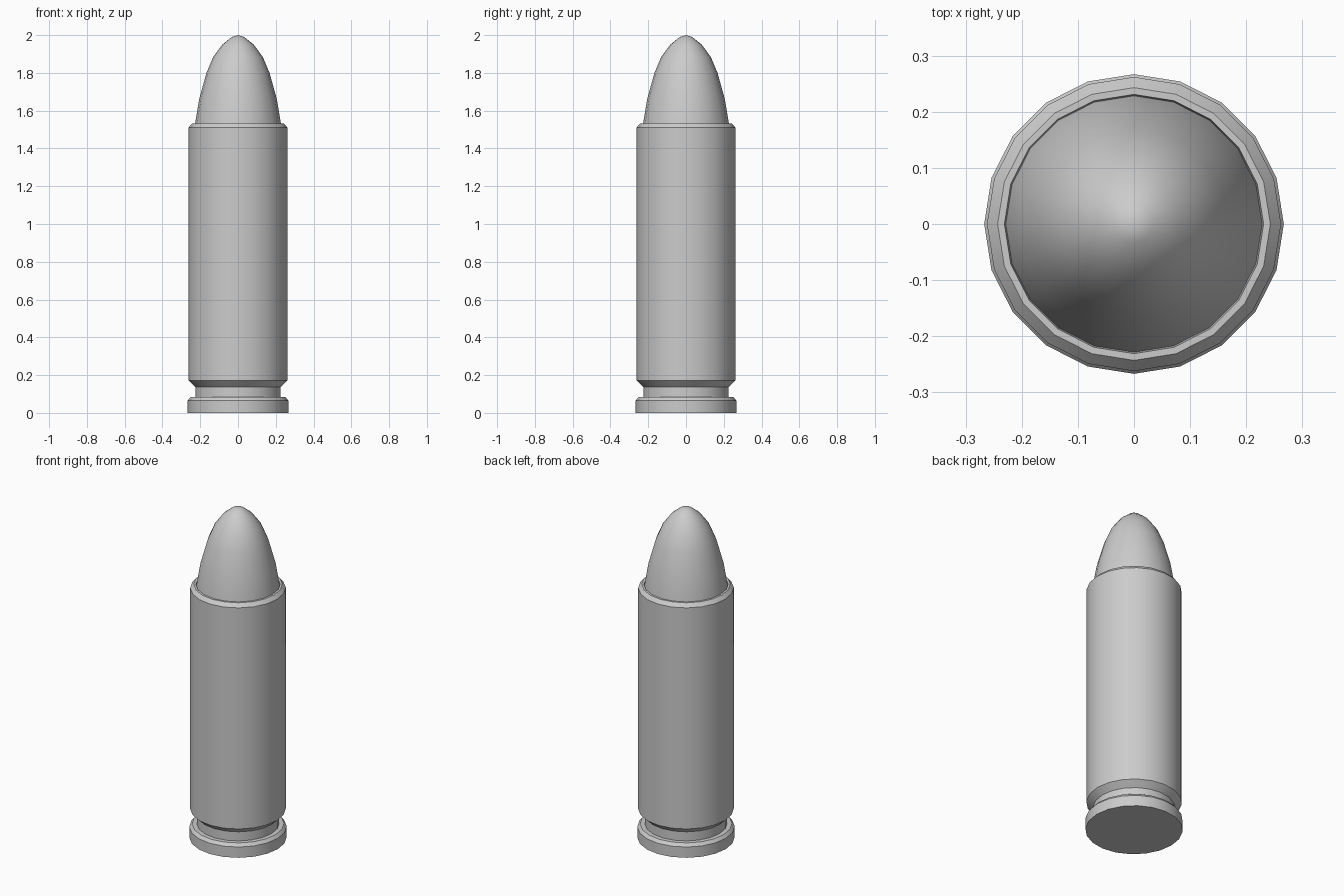
import bpy, bmesh, math

if "Cube" in bpy.data.objects:
    bpy.data.objects.remove(bpy.data.objects["Cube"])

SIDES = 20

def lathe(name, profile, angle=35):
    """Spin an (r, z) profile around z; zero radius makes a pole."""
    bm = bmesh.new()
    rings = []
    for r, z in profile:
        if r == 0:
            rings.append([bm.verts.new((0, 0, z))] * SIDES)
        else:
            rings.append([bm.verts.new((r * math.cos(2 * math.pi * i / SIDES),
                                        r * math.sin(2 * math.pi * i / SIDES), z))
                          for i in range(SIDES)])
    for a, b in zip(rings, rings[1:]):
        for i in range(SIDES):
            j = (i + 1) % SIDES
            bm.faces.new(list(dict.fromkeys((a[i], a[j], b[j], b[i]))))
    bmesh.ops.recalc_face_normals(bm, faces=bm.faces)
    mesh = bpy.data.meshes.new(name)
    bm.to_mesh(mesh)
    bm.free()
    ob = bpy.data.objects.new(name, mesh)
    bpy.context.collection.objects.link(ob)
    bpy.ops.object.select_all(action='DESELECT')
    ob.select_set(True)
    bpy.context.view_layer.objects.active = ob
    bpy.ops.object.shade_smooth_by_angle(angle=math.radians(angle))
    return ob

# Casing: base disc, rim, extractor groove, body and rounded mouth
lathe("casing", [(0, 0), (0.267, 0), (0.267, 0.065), (0.252, 0.083),
                 (0.226, 0.083), (0.226, 0.138), (0.262, 0.172),
                 (0.262, 1.51), (0.243, 1.532), (0.231, 1.532), (0.224, 1.50), (0, 1.50)])

# Rounded tip seated in the mouth
lathe("tip", [(0, 1.50), (0.231, 1.50), (0.226, 1.54), (0.206, 1.66),
              (0.167, 1.80), (0.131, 1.885), (0.083, 1.95),
              (0.033, 1.99), (0, 2.0)])
